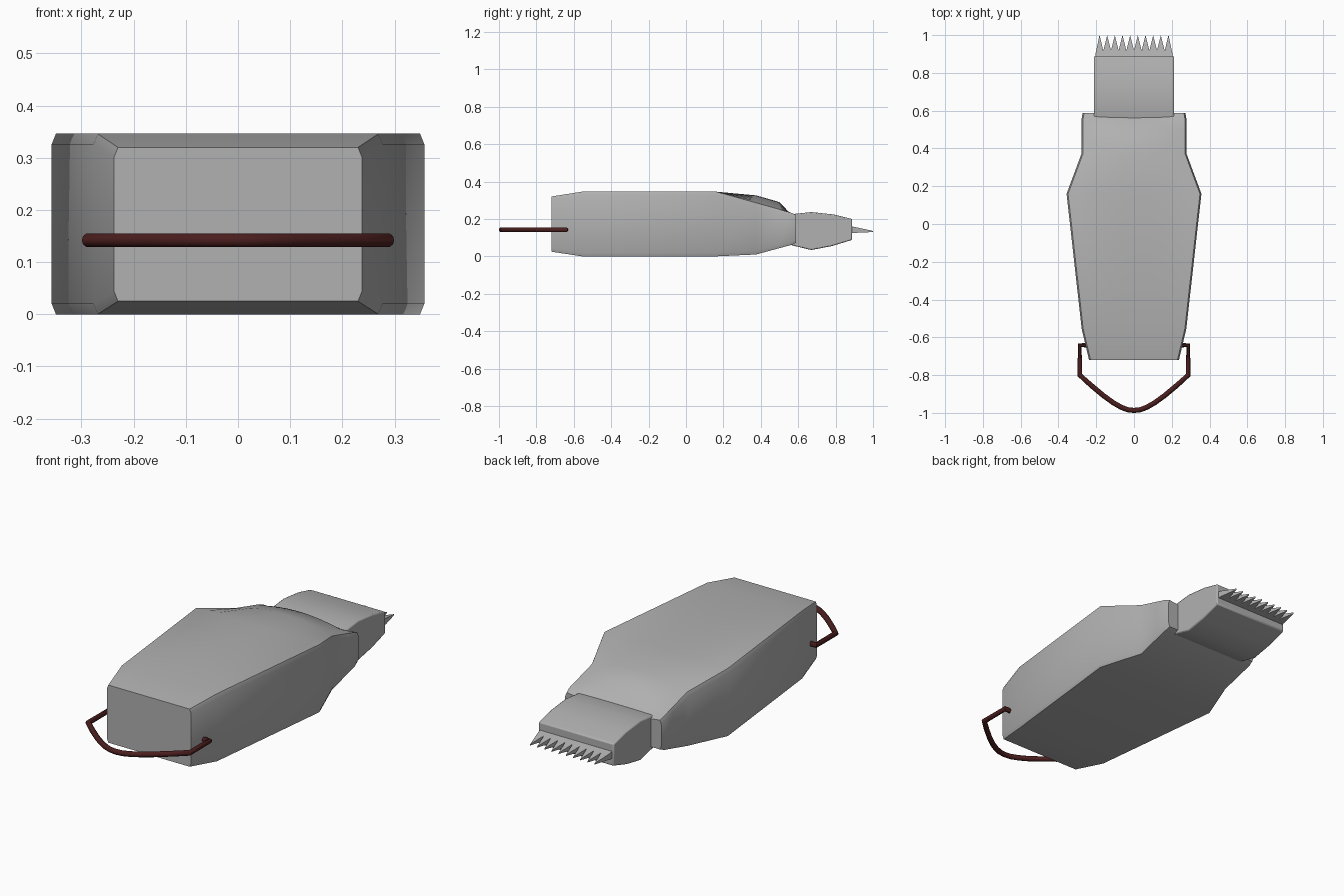
import bpy, bmesh, math

if "Cube" in bpy.data.objects:
    bpy.data.objects.remove(bpy.data.objects["Cube"])


def material(name, colour):
    mat = bpy.data.materials.new(name)
    mat.diffuse_color = (*colour, 1)
    mat.use_nodes = True
    mat.node_tree.nodes["Principled BSDF"].inputs["Base Color"].default_value = mat.diffuse_color
    return mat


grey = material("mid_grey", (0.44, 0.44, 0.44))
red = material("dark_red", (0.07, 0.013, 0.013))


def select_only(ob):
    bpy.ops.object.select_all(action='DESELECT')
    ob.select_set(True)
    bpy.context.view_layer.objects.active = ob


def make_object(name, bm, angle=30):
    bmesh.ops.recalc_face_normals(bm, faces=bm.faces[:])
    mesh = bpy.data.meshes.new(name)
    bm.to_mesh(mesh)
    bm.free()
    mesh.materials.append(grey)
    ob = bpy.data.objects.new(name, mesh)
    bpy.context.collection.objects.link(ob)
    select_only(ob)
    bpy.ops.object.shade_smooth_by_angle(angle=math.radians(angle))
    return ob


def loft(rings):
    bm = bmesh.new()
    rows = [[bm.verts.new(p) for p in ring] for ring in rings]
    n = len(rows[0])
    for a, b in zip(rows, rows[1:]):
        for i in range(n):
            j = (i + 1) % n
            bm.faces.new((a[i], a[j], b[j], b[i]))
    bm.faces.new(rows[0])
    bm.faces.new(rows[-1])
    return bm


# Body: chamfered cross-sections with an arched top near the head
def body_ring(y, w, bottom, edge, crown, steps=14):
    dx, dz = 0.008, 0.02
    ring = [(-w + dx, y, bottom), (w - dx, y, bottom),
            (w, y, bottom + dz), (w, y, edge - dz)]
    for i in range(steps + 1):
        t = 1 - 2 * i / steps
        ring.append((t * (w - dx), y, edge + (crown - edge) * (1 - t * t)))
    ring.append((-w, y, edge - dz))
    ring.append((-w, y, bottom + dz))
    return ring


stations = [  # y, half width, bottom, side edge top, centre top
    (-0.72, 0.238, 0.025, 0.320, 0.320),
    (-0.555, 0.277, 0.0, 0.346, 0.346),
    (0.16, 0.357, 0.0, 0.346, 0.346),
    (0.375, 0.277, 0.010, 0.286, 0.326),
    (0.50, 0.277, 0.044, 0.251, 0.290),
    (0.56, 0.277, 0.060, 0.234, 0.226),
    (0.588, 0.272, 0.072, 0.222, 0.205),
]
make_object("clipper_body", loft([body_ring(*s) for s in stations]), 35)

# Head: side profile extruded across x
profile = [(0.50, 0.08), (0.57, 0.058), (0.67, 0.034), (0.78, 0.055),
           (0.888, 0.088), (0.888, 0.200), (0.79, 0.224), (0.67, 0.237),
           (0.57, 0.226), (0.50, 0.21)]
head = make_object("clipper_head", loft(
    [[(x, y, z) for y, z in profile] for x in (-0.213, 0.213)]))
bevel = head.modifiers.new("soft_edges", 'BEVEL')
bevel.width = 0.006
bevel.segments = 2
bevel.limit_method = 'ANGLE'
bevel.angle_limit = math.radians(40)

# Blade: thin wedge with ten pointed teeth
teeth, half = 10, 0.203
pitch = 2 * half / teeth
outline = [(-half, 0.87), (-half, 0.905)]
for i in range(teeth):
    x = -half + pitch * i
    outline.append((x + pitch / 2, 1.0))
    outline.append((x + pitch, 0.905 if i == teeth - 1 else 0.918))
outline.append((half, 0.87))


def blade_layer(z0, z1):
    return [(x, y, z0 + (z1 - z0) * (y - 0.87) / 0.13) for x, y in outline]


make_object("cutting_blade",
            loft([blade_layer(0.124, 0.130), blade_layer(0.164, 0.136)]))

# Hanging loop: round bar swept along a path, symmetric in x
half_path = [(-0.22, -0.642), (-0.287, -0.642), (-0.287, -0.80), (-0.225, -0.856),
             (-0.16, -0.910), (-0.11, -0.946), (-0.07, -0.969), (-0.035, -0.983)]
path = half_path + [(0, -0.987)] + [(-x, y) for x, y in reversed(half_path)]
curve = bpy.data.curves.new("hanging_loop", 'CURVE')
curve.dimensions = '3D'
curve.bevel_depth = 0.0135
curve.bevel_resolution = 3
curve.use_fill_caps = True
spline = curve.splines.new('POLY')
spline.points.add(len(path) - 1)
for point, (x, y) in zip(spline.points, path):
    point.co = (x, y, 0.142, 1)
loop = bpy.data.objects.new("hanging_loop", curve)
bpy.context.collection.objects.link(loop)
select_only(loop)
bpy.ops.object.convert(target='MESH')
bpy.ops.object.shade_smooth_by_angle(angle=math.radians(40))
bpy.context.object.data.materials.clear()
bpy.context.object.data.materials.append(red)
